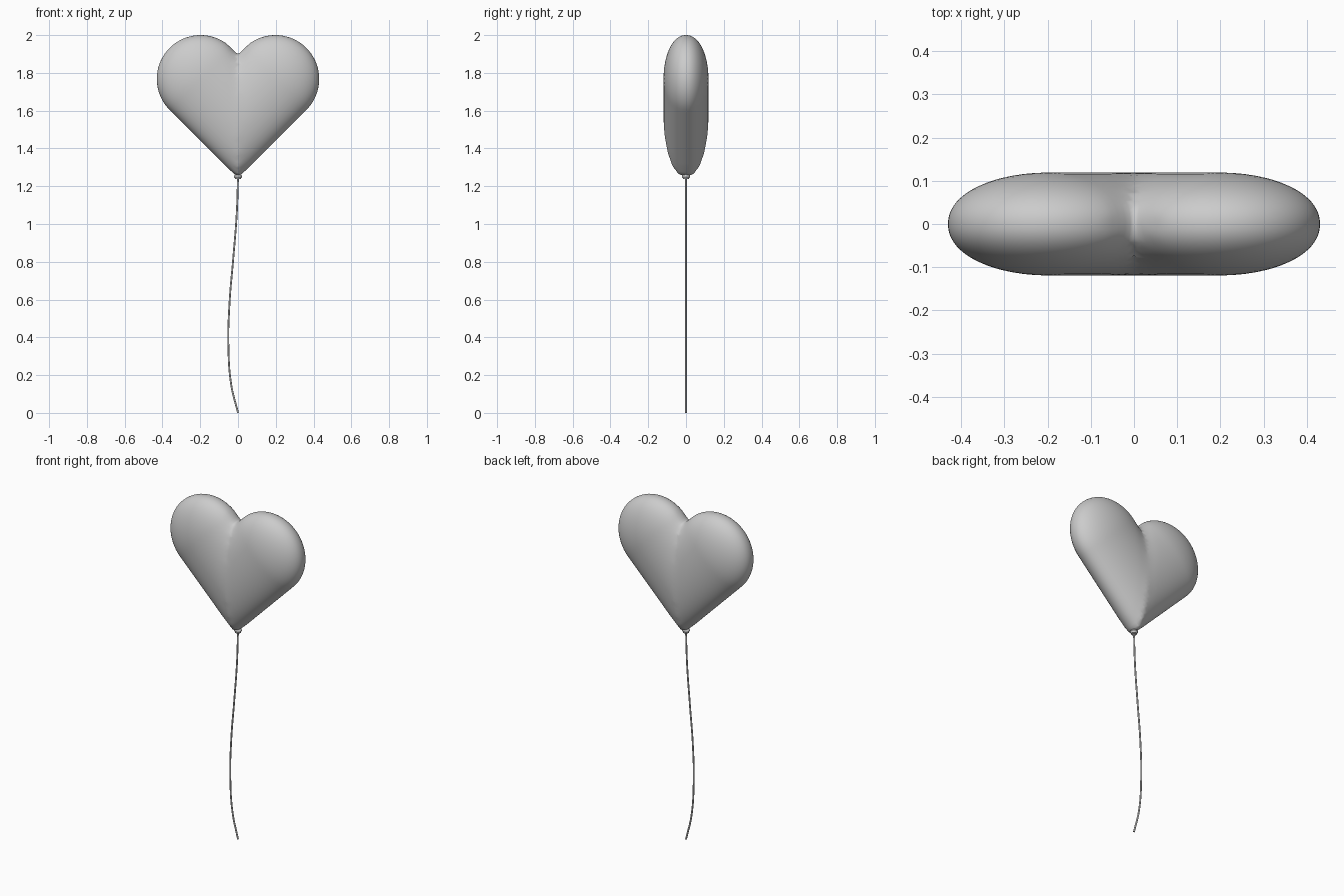
import bpy, bmesh, math
from mathutils import Vector

if "Cube" in bpy.data.objects:
    bpy.data.objects.remove(bpy.data.objects["Cube"])

R, DEPTH = 0.232, 0.119            # lobe radius, half thickness
CX, CZ = 0.198, 1.768              # lobe centre
SEG, CAP, BODY = 72, 18, 26
POW = 2 / 2.15                     # slightly fuller than an ellipse


def spow(v):
    return math.copysign(abs(v) ** POW, v)


def new_object(name, bm):
    bmesh.ops.recalc_face_normals(bm, faces=bm.faces)
    me = bpy.data.meshes.new(name)
    bm.to_mesh(me)
    bm.free()
    me.shade_smooth()
    ob = bpy.data.objects.new(name, me)
    bpy.context.collection.objects.link(ob)
    return ob


def loft(bm, rings):
    for a, b in zip(rings, rings[1:]):
        n = len(a)
        for i in range(n):
            bm.faces.new((a[i], a[(i + 1) % n], b[(i + 1) % n], b[i]))


# Balloon: a flattened capsule leaning 45 degrees, cut at x = 0 and mirrored
bm = bmesh.new()
axis = Vector((1, 0, 1)).normalized()
side = Vector((1, 0, -1)).normalized()
centre = Vector((CX, 0, CZ))
stations = [(-0.58 * (1 - i / BODY), 1, 1) for i in range(BODY)]
for i in range(CAP):
    a = math.pi / 2 * i / CAP
    stations.append((R * math.sin(a), math.cos(a), math.cos(a) ** POW))
rings = []
for t, w, d in stations:
    ring = []
    for k in range(SEG):
        a = 2 * math.pi * k / SEG
        p = centre + axis * t + side * (R * w * math.cos(a))
        p.y = DEPTH * d * spow(math.sin(a))
        ring.append(bm.verts.new(p))
    rings.append(ring)
loft(bm, rings)
pole = bm.verts.new(centre + axis * R)
for k in range(SEG):
    bm.faces.new((rings[-1][k], rings[-1][(k + 1) % SEG], pole))
bmesh.ops.bisect_plane(bm, geom=bm.verts[:] + bm.edges[:] + bm.faces[:],
                       plane_co=(0, 0, 0), plane_no=(1, 0, 0),
                       clear_inner=True, dist=1e-5)
bmesh.ops.remove_doubles(bm, verts=bm.verts, dist=0.0005)
bmesh.ops.mirror(bm, geom=bm.verts[:] + bm.edges[:] + bm.faces[:],
                 axis='X', merge_dist=0.0008)
# Soften the seam between the lobes
for _ in range(5):
    bmesh.ops.smooth_vert(bm, verts=[v for v in bm.verts if abs(v.co.x) < 0.05],
                          factor=0.5, use_axis_x=True, use_axis_y=True, use_axis_z=True)
new_object("heart_balloon", bm)

# Knot: small flared collar under the tip
bm = bmesh.new()
profile = [(0.012, 1.275), (0.012, 1.262), (0.019, 1.258), (0.022, 1.25),
           (0.017, 1.244), (0.017, 1.238)]
rings = [[bm.verts.new((r * math.cos(2 * math.pi * k / 24),
                        r * math.sin(2 * math.pi * k / 24), z)) for k in range(24)]
         for r, z in profile]
loft(bm, rings)
bm.faces.new(rings[0])
bm.faces.new(rings[-1])
knot = new_object("knot", bm)
bpy.context.view_layer.objects.active = knot
knot.select_set(True)
bpy.ops.object.shade_smooth_by_angle(angle=math.radians(40))

# String: gently waving thin tube
path = [(0, 0), (-0.036, 0.15), (-0.051, 0.36), (-0.045, 0.58),
        (-0.025, 0.82), (-0.007, 1.05), (0, 1.245)]
cu = bpy.data.curves.new("string", 'CURVE')
cu.dimensions = '3D'
cu.bevel_depth = 0.005
cu.bevel_resolution = 3
cu.use_fill_caps = True
sp = cu.splines.new('BEZIER')
sp.bezier_points.add(len(path) - 1)
for bp, (x, z) in zip(sp.bezier_points, path):
    bp.co = (x, 0, z)
    bp.handle_left_type = bp.handle_right_type = 'AUTO'
bpy.context.collection.objects.link(bpy.data.objects.new("string", cu))
